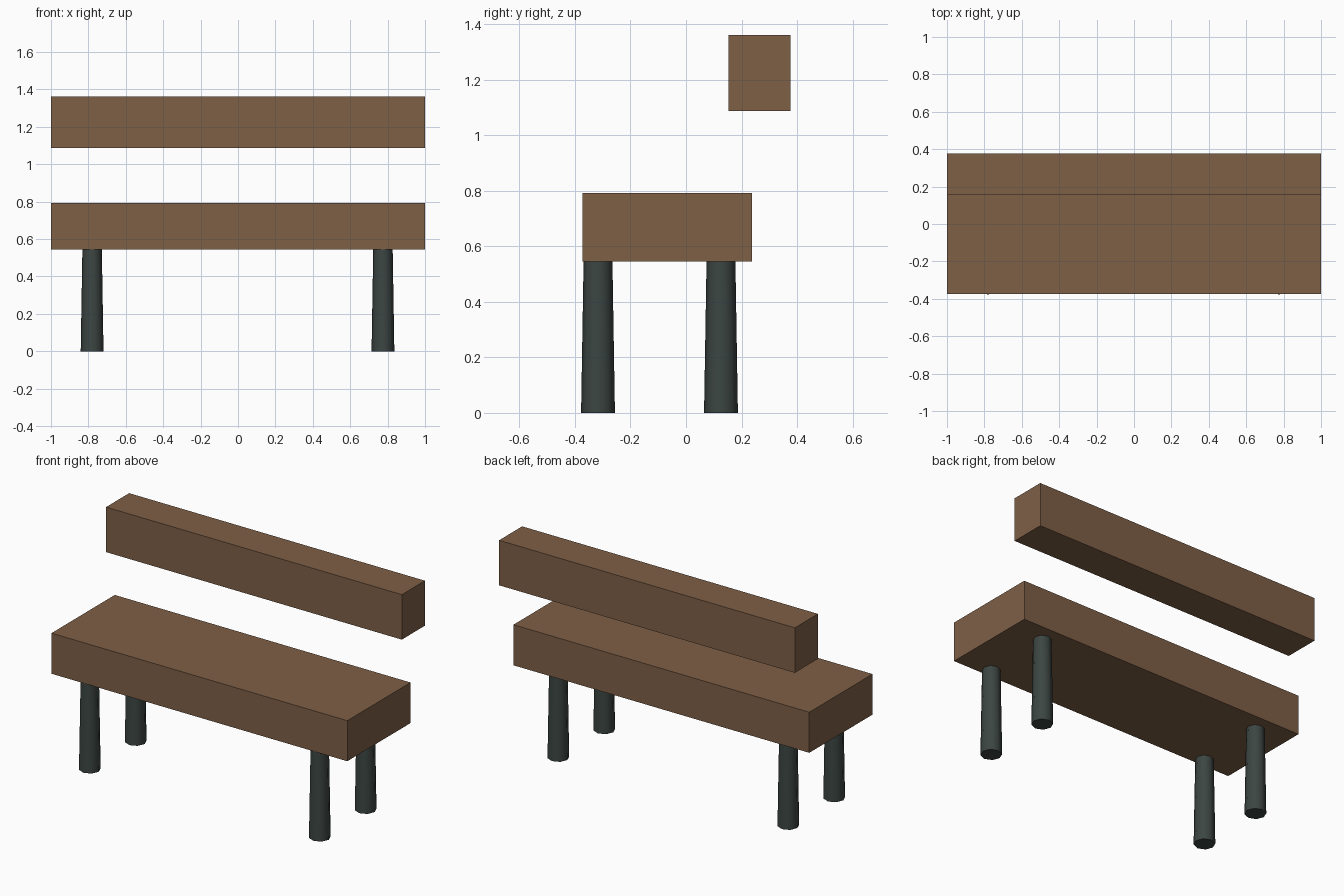
import bpy, bmesh
from mathutils import Matrix

if "Cube" in bpy.data.objects:
    bpy.data.objects.remove(bpy.data.objects["Cube"])


def material(name, color):
    mat = bpy.data.materials.new(name)
    mat.diffuse_color = color
    mat.use_nodes = True
    mat.node_tree.nodes["Principled BSDF"].inputs["Base Color"].default_value = mat.diffuse_color
    return mat


wood = material("brown_wood", (0.21, 0.115, 0.062, 1))
iron = material("dark_iron", (0.045, 0.06, 0.055, 1))


def make_object(name, bm, mat):
    mesh = bpy.data.meshes.new(name)
    bm.to_mesh(mesh)
    bm.free()
    mesh.materials.append(mat)
    obj = bpy.data.objects.new(name, mesh)
    bpy.context.collection.objects.link(obj)
    return obj


def plank(name, y0, y1, z0, z1):
    bm = bmesh.new()
    place = Matrix.Translation((0, (y0 + y1) / 2, (z0 + z1) / 2))
    scale = Matrix.Diagonal((2, y1 - y0, z1 - z0, 1))
    bmesh.ops.create_cube(bm, size=1, matrix=place @ scale)
    make_object(name, bm, wood)


def leg(name, x, y, height=0.545):
    bm = bmesh.new()
    bmesh.ops.create_cone(bm, cap_ends=True, segments=8, radius1=0.061,
                          radius2=0.052, depth=height,
                          matrix=Matrix.Translation((x, y, height / 2)))
    # Smooth sides, flat caps
    for f in bm.faces:
        f.smooth = abs(f.normal.z) < 0.5
    for e in bm.edges:
        e.smooth = all(f.smooth for f in e.link_faces)
    make_object(name, bm, iron)


# Seat and backrest planks
plank("seat", -0.373, 0.238, 0.545, 0.793)
plank("backrest", 0.154, 0.377, 1.087, 1.362)

# Four tapered legs
for side, x in (("left", -0.78), ("right", 0.775)):
    leg(f"front_leg_{side}", x, -0.317)
    leg(f"back_leg_{side}", x, 0.126)
